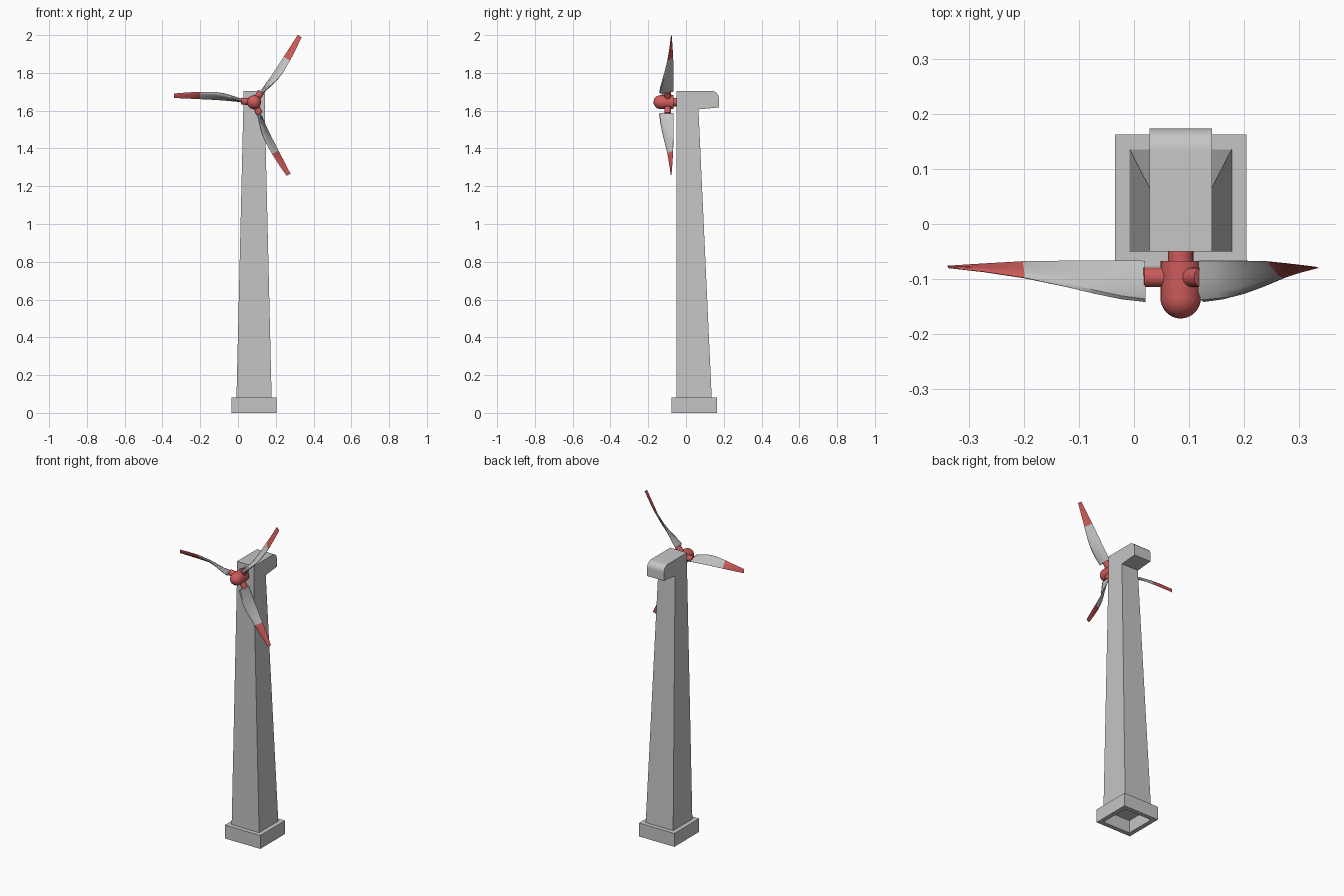
import bpy, bmesh
from math import sin, cos, pi, radians
from mathutils import Vector

cube = bpy.data.objects.get("Cube")
if cube:
    bpy.data.objects.remove(cube, do_unlink=True)


def material(name, colour):
    m = bpy.data.materials.new(name)
    m.use_nodes = True
    m.diffuse_color = (*colour, 1)
    m.node_tree.nodes["Principled BSDF"].inputs["Base Color"].default_value = (*colour, 1)
    return m


GREY = material("light grey", (0.56, 0.56, 0.56))
RED = material("signal red", (0.62, 0.105, 0.105))
CX, HUB_Z, HUB_Y = 0.085, 1.645, -0.097


def loft(name, rings, mats, smooth=True, rule=None):
    """Skin a list of equal-length closed rings and cap both ends."""
    bm = bmesh.new()
    loops = [[bm.verts.new(p) for p in ring] for ring in rings]
    n = len(loops[0])
    for k, (a, b) in enumerate(zip(loops, loops[1:])):
        for i in range(n):
            j = (i + 1) % n
            f = bm.faces.new((a[i], a[j], b[j], b[i]))
            f.material_index = rule(k) if rule else 0
    for k, cap in ((0, loops[0]), (len(rings) - 2, loops[-1])):
        f = bm.faces.new(cap)
        f.material_index = rule(k) if rule else 0
    bmesh.ops.recalc_face_normals(bm, faces=bm.faces[:])
    mesh = bpy.data.meshes.new(name)
    bm.to_mesh(mesh)
    bm.free()
    ob = bpy.data.objects.new(name, mesh)
    bpy.context.collection.objects.link(ob)
    for m in mats:
        mesh.materials.append(m)
    if smooth:
        bpy.ops.object.select_all(action='DESELECT')
        ob.select_set(True)
        bpy.context.view_layer.objects.active = ob
        bpy.ops.object.shade_smooth_by_angle(angle=radians(40))
    return ob


def rect(half, y0, y1, z):
    return [(CX - half, y0, z), (CX + half, y0, z), (CX + half, y1, z), (CX - half, y1, z)]


def circle(centre, u, v, r, n=24):
    return [centre + r * (cos(2 * pi * i / n) * u + sin(2 * pi * i / n) * v) for i in range(n)]


# Hollow plinth: inner wall, underside rim, outer wall, top
loft("plinth", [rect(0.093, -0.05, 0.136, 0.078), rect(0.093, -0.05, 0.136, 0),
                rect(0.12, -0.077, 0.163, 0), rect(0.12, -0.077, 0.163, 0.082),
                rect(0.093, -0.05, 0.136, 0.082)], [GREY], smooth=False)

# Tapered tower with an upright front face
loft("tower", [rect(0.093, -0.05, 0.136, 0.082), rect(0.057, -0.05, 0.066, 1.607)],
     [GREY], smooth=False)

# Nacelle: side profile with a rounded rear top edge
profile = [(-0.05, 1.607), (-0.05, 1.705)]
profile += [(0.134 + 0.04 * sin(a), 1.665 + 0.04 * cos(a)) for a in (i * pi / 16 for i in range(9))]
profile += [(0.174, 1.617), (0.066, 1.607)]
loft("nacelle", [[(CX + s * 0.057, y, z) for y, z in profile] for s in (-1, 1)], [GREY])

# Shaft and domed hub
X, Y, Z = Vector((1, 0, 0)), Vector((0, 1, 0)), Vector((0, 0, 1))
hub = Vector((CX, 0, HUB_Z))
loft("shaft", [circle(hub + Y * y, X, Z, 0.023) for y in (-0.045, -0.07)], [RED])
dome = [(-0.134 - 0.038 * sin(a), 0.037 * cos(a)) for a in (i * pi / 16 for i in range(8))]
stations = [(-0.067, 0.037)] + dome + [(-0.172, 0.001)]
loft("hub", [circle(hub + Y * y, X, Z, r) for y, r in stations], [RED])

# Blade stations: radius, leading (side, y), trailing (side, y), half thickness
STATIONS = [
    (0.065, 0.006, -0.142, -0.005, -0.067, 0.010),
    (0.110, 0.018, -0.137, -0.005, -0.067, 0.010),
    (0.160, 0.030, -0.127, -0.005, -0.067, 0.009),
    (0.210, 0.035, -0.115, -0.006, -0.067, 0.007),
    (0.288, 0.030, -0.098, -0.009, -0.068, 0.005),
    (0.360, 0.020, -0.087, -0.012, -0.072, 0.003),
    (0.425, 0.009, -0.080, -0.015, -0.076, 0.001)]
# Teardrop section: chord fraction from the leading edge, relative thickness
SECTION = [(0, 0), (0.06, 0.65), (0.25, 1), (0.6, 0.7), (1, 0.06),
           (1, -0.06), (0.6, -0.7), (0.25, -1), (0.06, -0.65)]
RED_FROM = 4


def blade(name, angle):
    out = Vector((cos(angle), 0, sin(angle)))
    side = Vector((sin(angle), 0, -cos(angle)))
    rings = []
    for r, ls, ly, ts, ty, thick in STATIONS:
        lead, trail = side * ls + Y * ly, side * ts + Y * ty
        normal = (trail - lead).cross(out).normalized()
        rings.append([hub + out * r + lead.lerp(trail, f) + normal * thick * t for f, t in SECTION])
    loft(name, rings, [GREY, RED], rule=lambda k: int(k >= RED_FROM))
    # Round peg joining the blade to the hub
    root = Vector((CX, HUB_Y, HUB_Z))
    loft(name + "_peg", [circle(root + out * r, side, Y, 0.018, 16) for r in (0.02, 0.068)], [RED])


for label, degrees in (("upper", 55), ("right", 175), ("lower", 295)):
    blade(label + "_blade", radians(degrees))
